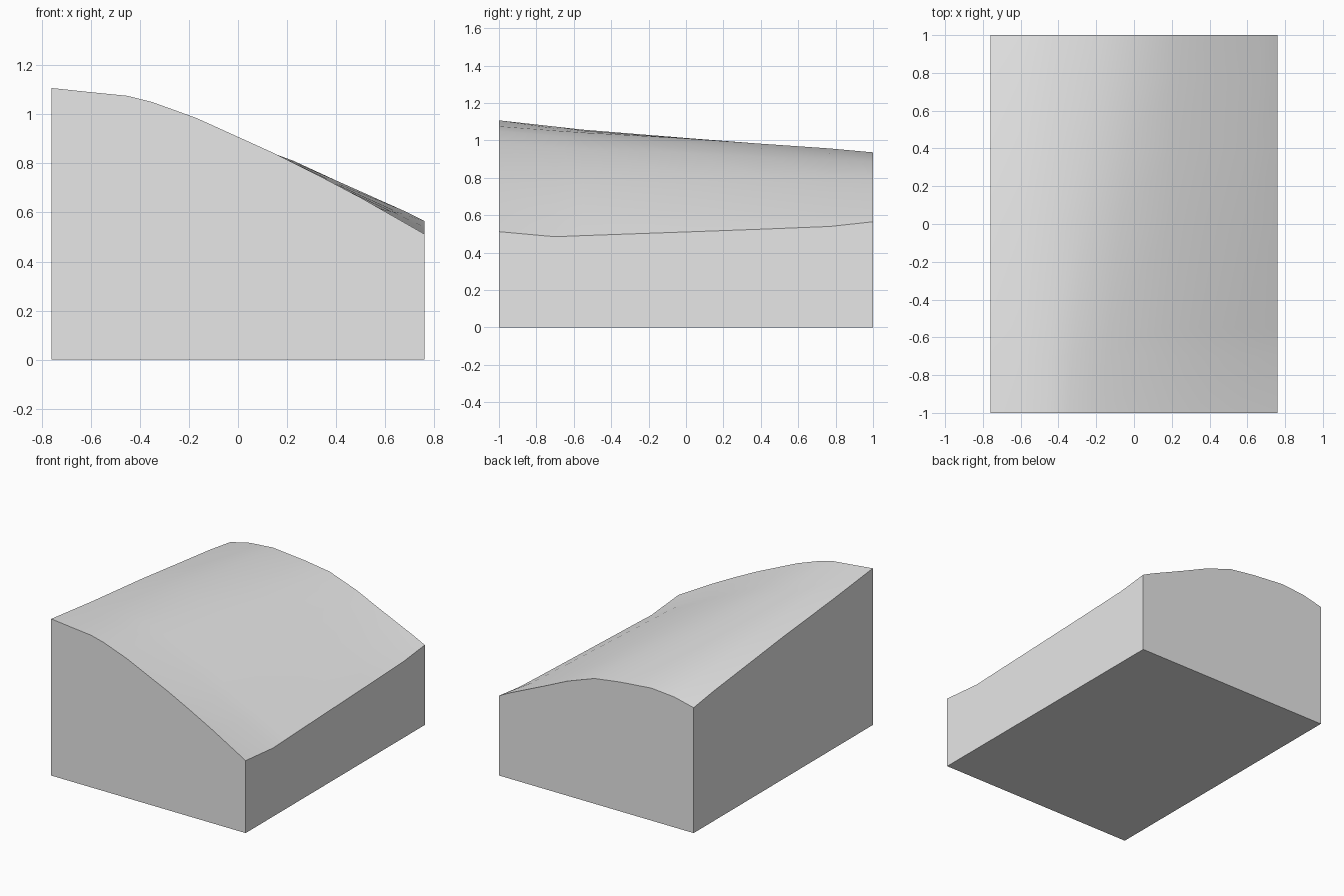
import bpy
import bmesh
import math

if "Cube" in bpy.data.objects:
    bpy.data.objects.remove(bpy.data.objects["Cube"], do_unlink=True)

grey = bpy.data.materials.new("light_grey")
grey.use_nodes = True
grey.diffuse_color = (0.8, 0.8, 0.8, 1)
grey.node_tree.nodes["Principled BSDF"].inputs["Base Color"].default_value = (0.8, 0.8, 0.8, 1)

# Matching (x, z) outlines of the sloping top at the front and back ends
front = [(-.76, 1.107), (-.6, 1.09), (-.45, 1.075), (-.35, 1.05), (-.17, .985),
         (.15, .84), (.32, .755), (.5, .66), (.76, .512)]
back = [(-.76, .886), (-.61, .921), (-.43, .936), (-.18, .913), (.016, .885),
        (.227, .81), (.407, .727), (.68, .605), (.76, .565)]

# Stations along the block: y, rise at the high side, sag at the low side
stations = [(-1, 0, 0), (-.7, 0, .035), (-.55, 0, .033), (0, .009, .028),
            (.4, .008, .024), (.77, .008, .019), (1, 0, 0)]


def top_row(y, rise, sag):
    """Blend the end outlines into the top outline at y."""
    t = (y + 1) / 2
    row = []
    for i, ((xa, za), (xb, zb)) in enumerate(zip(front, back)):
        u = i / (len(front) - 1)
        z = za + (zb - za) * t + rise * (1 - u) - sag * u ** 2
        row.append((xa + (xb - xa) * t, y, z))
    return row


# Loft the top, then close it with flat walls and a flat base
bm = bmesh.new()
tops = [[bm.verts.new(p) for p in top_row(*s)] for s in stations]
for a, b in zip(tops, tops[1:]):
    for i in range(len(a) - 1):
        bm.faces.new((a[i], a[i + 1], b[i + 1], b[i]))

corners = [bm.verts.new((x, y, 0)) for x, y in ((-.76, -1), (.76, -1), (.76, 1), (-.76, 1))]
walls = [tops[0], [r[-1] for r in tops], tops[-1][::-1], [r[0] for r in tops][::-1]]
for i, rim in enumerate(walls):
    bm.faces.new([corners[i], corners[(i + 1) % 4]] + rim[::-1])
bm.faces.new(corners[::-1])
bmesh.ops.recalc_face_normals(bm, faces=bm.faces)

mesh = bpy.data.meshes.new("sloped_block")
bm.to_mesh(mesh)
bm.free()
mesh.materials.append(grey)
block = bpy.data.objects.new("sloped_block", mesh)
bpy.context.collection.objects.link(block)

# Smooth the rolling top, keep the wall edges crisp
bpy.ops.object.select_all(action="DESELECT")
block.select_set(True)
bpy.context.view_layer.objects.active = block
bpy.ops.object.shade_smooth_by_angle(angle=math.radians(30))
